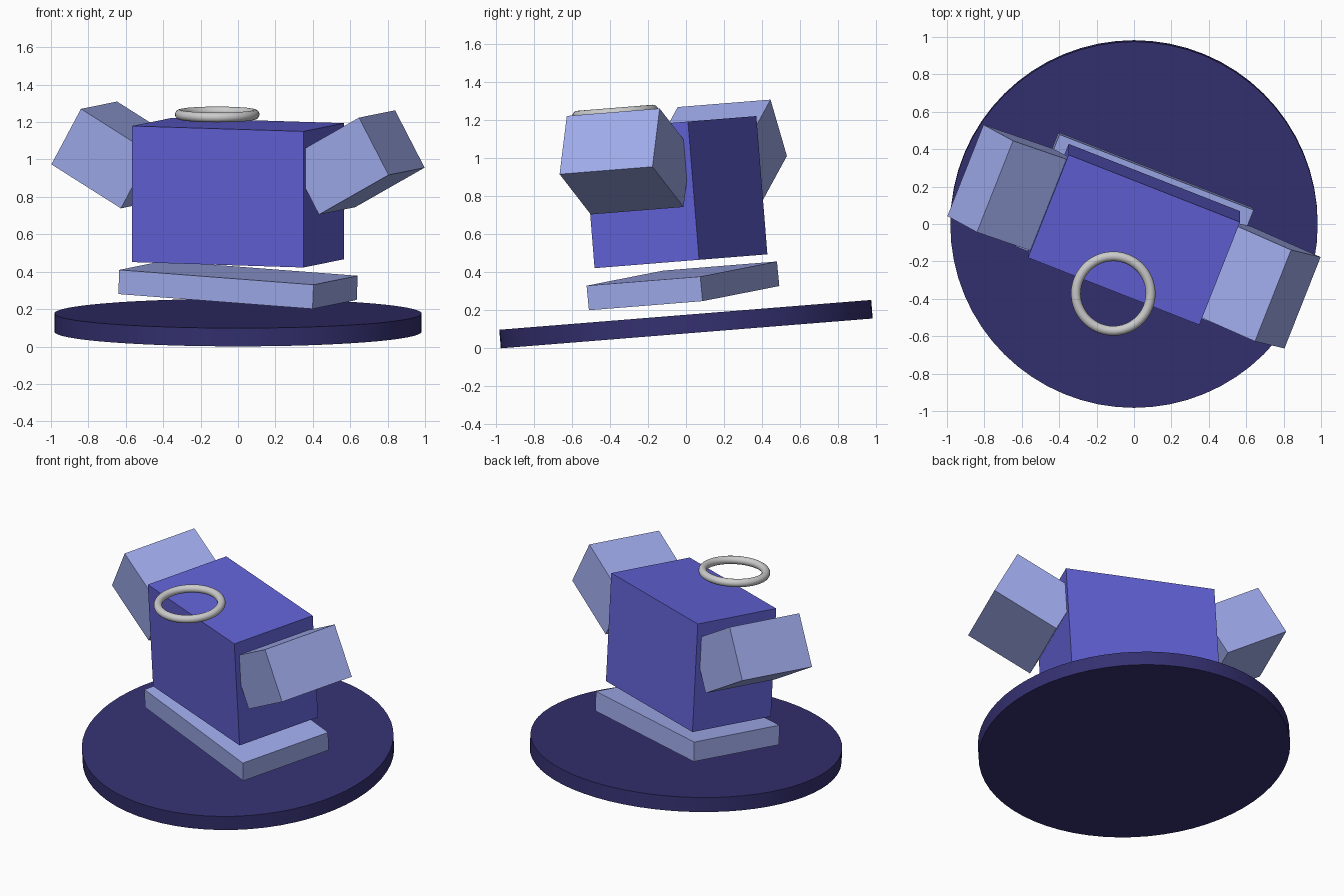
import bpy
from math import radians
from mathutils import Matrix, Vector

if "Cube" in bpy.data.objects:
    bpy.data.objects.remove(bpy.data.objects["Cube"])

# Whole model leans forward about x; the figure is turned about the leaning axis
LEAN = Matrix.Translation((0, 0, 0.128)) @ Matrix.Rotation(0.08, 4, 'X')
TURN = LEAN @ Matrix.Rotation(radians(-21.5), 4, 'Z')


def material(name, rgb):
    m = bpy.data.materials.new(name)
    m.diffuse_color = (*rgb, 1)
    m.use_nodes = True
    m.node_tree.nodes["Principled BSDF"].inputs["Base Color"].default_value = m.diffuse_color
    return m


dark = material("dark_blue", (0.035, 0.03, 0.165))
blue = material("blue", (0.12, 0.12, 0.67))
light = material("light_blue", (0.35, 0.41, 0.84))


def finish(name, frame, loc, pitch=0, mat=None):
    """Name the active object and place it in the given frame."""
    ob = bpy.context.object
    ob.name = name
    ob.matrix_world = frame @ Matrix.Translation(loc) @ Matrix.Rotation(pitch, 4, 'Y')
    if mat:
        ob.data.materials.append(mat)
    return ob


def box(name, size, loc, pitch, mat):
    bpy.ops.mesh.primitive_cube_add(size=1)
    bpy.context.object.data.transform(Matrix.Diagonal((*size, 1)))
    return finish(name, TURN, loc, pitch, mat)


# Round base disc
bpy.ops.mesh.primitive_cylinder_add(vertices=64, radius=0.982, depth=0.098)
bpy.ops.object.shade_smooth_by_angle(angle=radians(30))
finish("base_disc", LEAN, (0, 0, 0), 0, dark)

# Slab under the body, slightly rolled
box("lower_slab", (1.117, 0.645, 0.13), (0, 0, 0.202), 0.042, light)

# Main body block
box("body", (0.985, 0.593, 0.73), (0, 0, 0.697), 0, blue)

# Mirrored raised side blocks
for side, label in ((1, "right"), (-1, "left")):
    box(label + "_side_block", (0.458, 0.527, 0.347),
        (side * 0.684, 0, 0.879), -side * radians(29.3), light)

# Ring floating over the front top edge
bpy.ops.mesh.primitive_torus_add(major_radius=0.2, minor_radius=0.026,
                                 major_segments=48, minor_segments=16)
bpy.ops.object.shade_smooth()
finish("ring", TURN, (0, -0.303, 1.139))
